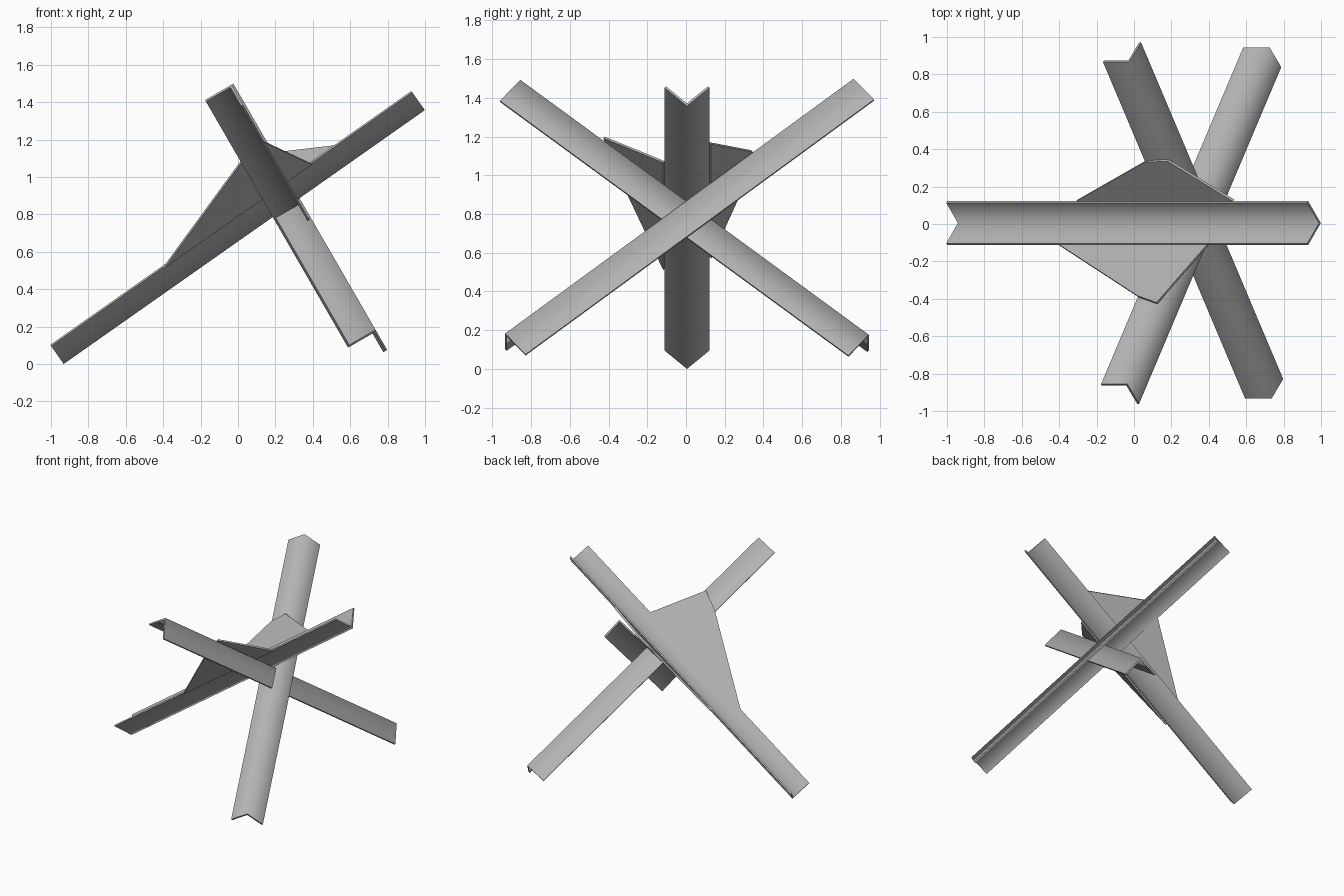
import bpy, bmesh
from mathutils import Vector

if "Cube" in bpy.data.objects:
    bpy.data.objects.remove(bpy.data.objects["Cube"])

T = 0.012      # steel thickness
MID = 0.005    # y of the symmetry plane

steel = bpy.data.materials.new("steel")
steel.diffuse_color = (0.45, 0.45, 0.45, 1)
steel.use_nodes = True
steel.node_tree.nodes["Principled BSDF"].inputs["Base Color"].default_value = steel.diffuse_color


def prism(name, pts, vec, bends=()):
    """Extrude a planar outline; profile corners listed in bends shade smooth."""
    bm = bmesh.new()
    base = [bm.verts.new(p) for p in pts]
    top = [bm.verts.new(Vector(p) + vec) for p in pts]
    n = len(pts)
    bm.faces.new(base)
    bm.faces.new(top)
    for i in range(n):
        j = (i + 1) % n
        bm.faces.new((base[i], base[j], top[j], top[i]))
    bmesh.ops.recalc_face_normals(bm, faces=bm.faces)
    for f in bm.faces:
        f.smooth = True
    for e in bm.edges:
        e.smooth = False
    for i in bends:
        bm.edges.get((base[i], top[i])).smooth = True
    mesh = bpy.data.meshes.new(name)
    bm.to_mesh(mesh)
    bm.free()
    mesh.materials.append(steel)
    obj = bpy.data.objects.new(name, mesh)
    bpy.context.collection.objects.link(obj)
    return obj


def angle_beam(name, apex, leg_a, leg_b, direction, length, leg=0.163):
    """L-section bar: apex is the outer corner, legs run along leg_a and leg_b."""
    apex, d = Vector(apex), Vector(direction).normalized()
    a, b = Vector(leg_a).normalized(), Vector(leg_b).normalized()
    profile = [(0, 0), (leg, 0), (leg, T), (T, T), (T, leg), (0, leg)]
    return prism(name, [apex + a * u + b * v for u, v in profile],
                 d * length, bends=(0, 3))


def plate(name, pts, thickness=T):
    """Flat gusset plate, outline on its upper side."""
    pts = [Vector(p) for p in pts]
    n = (pts[-1] - pts[0]).cross(pts[-2] - pts[0]).normalized()
    if n.z > 0:
        n = -n
    # flatten the outline exactly onto the plate plane
    pts = [p - n * n.dot(p - pts[0]) for p in pts]
    return prism(name, pts, n * thickness)


# main beam: trough opening upward, lying along x
d = Vector((0.818, 0, 0.575)).normalized()
up = Vector((-d.z, 0, d.x))
side = Vector((0, 1, 0))
angle_beam("main_beam", (-0.932, MID, 0), up - side, up + side, d, 2.36, 0.165)

# pair of crossing beams, mirrored in y and stacked by one thickness
shift = Vector((0.866, 0, 0.5)) * T
for name, s, off in (("cross_beam_front", 1, Vector()),
                     ("cross_beam_back", -1, shift)):
    direction = Vector((0.76, 1.80 * s, -1.316))
    flat_leg = Vector((-0.866, 0, -0.5))
    apex = Vector((-0.035, MID - 0.861 * s, 1.493)) + off
    web = flat_leg.cross(direction).normalized()
    if web.z > 0:
        web = -web
    angle_beam(name, apex, flat_leg, web, direction, direction.length)

# gusset plates along the two upper edges of the main beam
plate("front_gusset", [(-0.40, -0.11, 0.518), (0.02, -0.385, 1.09),
                       (0.12, -0.42, 1.20), (0.39, -0.11, 1.073)])
plate("back_gusset", [(-0.31, 0.12, 0.58), (0.06, 0.332, 1.04),
                      (0.18, 0.335, 1.13), (0.53, 0.12, 1.171)], 0.016)
